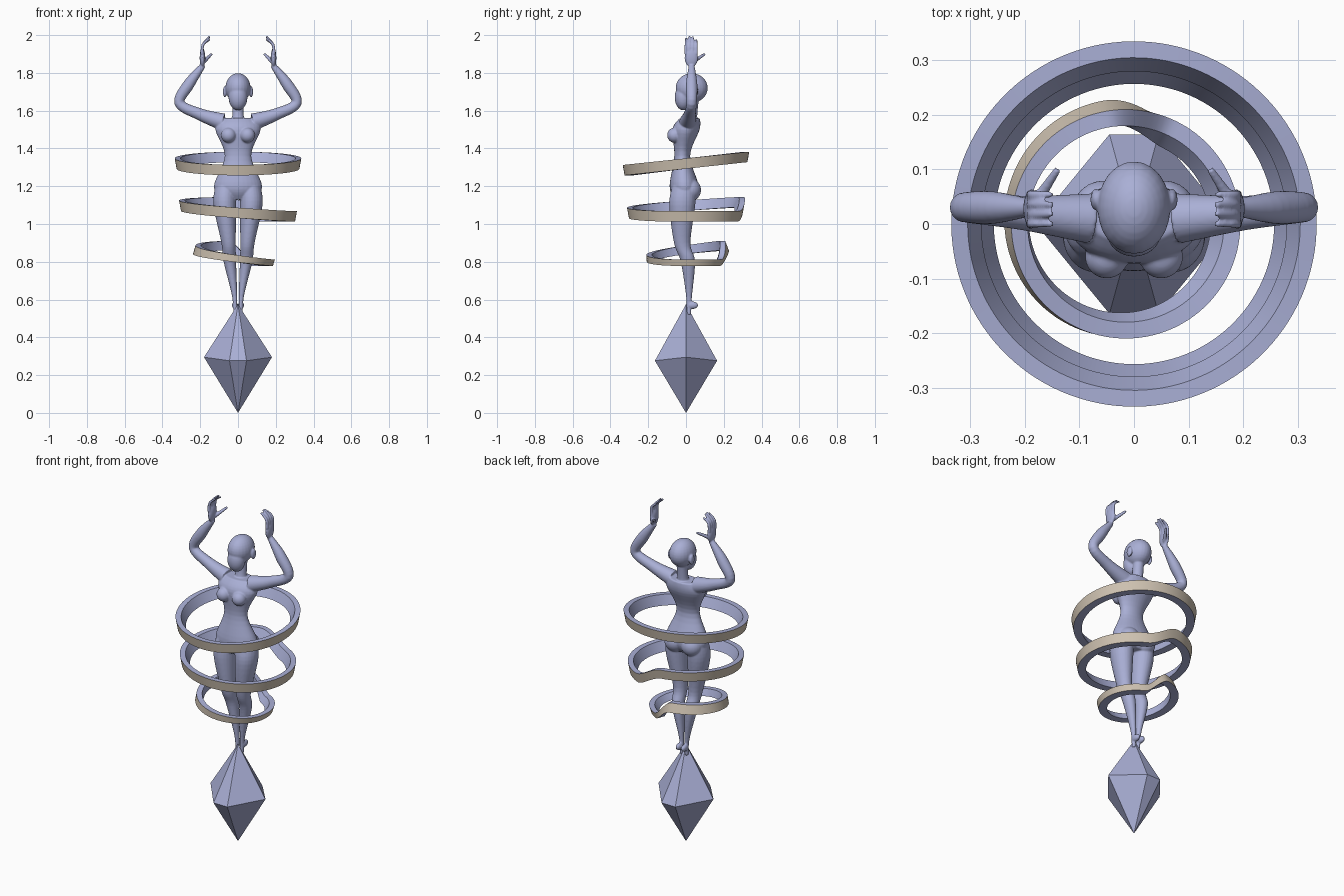
import bpy, bmesh, math
from mathutils import Vector, Matrix

if "Cube" in bpy.data.objects:
    bpy.data.objects.remove(bpy.data.objects["Cube"])


def material(name, color):
    mat = bpy.data.materials.new(name)
    mat.use_nodes = True
    mat.diffuse_color = color
    mat.node_tree.nodes["Principled BSDF"].inputs["Base Color"].default_value = color
    return mat


BLUE = material("pale_blue", (.4, .43, .67, 1))
TAN = material("warm_tan", (.62, .54, .44, 1))


def finish(name, bm, materials):
    """Turn a bmesh into a linked object with outward normals."""
    bmesh.ops.recalc_face_normals(bm, faces=bm.faces[:])
    mesh = bpy.data.meshes.new(name)
    bm.to_mesh(mesh)
    bm.free()
    for mat in materials:
        mesh.materials.append(mat)
    obj = bpy.data.objects.new(name, mesh)
    bpy.context.collection.objects.link(obj)
    return obj


def smooth_path(rows, steps=6):
    """Catmull-Rom curve through rows of numbers."""
    rows = [Vector(row) for row in rows]
    padded = [rows[0]] + rows + [rows[-1]]
    path = []
    for before, start, end, after in zip(padded, padded[1:], padded[2:], padded[3:]):
        for step in range(steps):
            t = step / steps
            leave, arrive = (end - before) / 2, (after - start) / 2
            ease = t * t * (3 - 2 * t)
            path.append(start.lerp(end, ease) + leave * (t * (1 - t) ** 2)
                        - arrive * (t * t * (1 - t)))
    return path + [rows[-1]]


def loft(bm, rows, side=1, depth=1, upright=False, sides=24):
    """Closed tube through rows of x, y, z, radius; depth scales it along y."""
    path = smooth_path(rows)
    rings = []
    for i, row in enumerate(path):
        ahead, behind = path[min(i + 1, len(path) - 1)], path[max(i - 1, 0)]
        along = Vector((0, 0, 1)) if upright else Vector((ahead - behind)[:3]).normalized()
        across = Vector((0, 1, 0)).cross(along).normalized()
        outward = along.cross(across) * depth
        ring = []
        for j in range(sides):
            angle = math.tau * j / sides
            point = Vector(row[:3]) + (across * math.cos(angle) + outward * math.sin(angle)) * row[3]
            ring.append(bm.verts.new((point.x * side, point.y, point.z)))
        rings.append(ring)
    for lower, upper in zip(rings, rings[1:]):
        for j in range(sides):
            bm.faces.new((lower[j], lower[j - 1], upper[j - 1], upper[j]))
    bm.faces.new(rings[0])
    bm.faces.new(rings[-1])


def ball(bm, center, size):
    placement = Matrix.LocRotScale(Vector(center), None, Vector(size))
    bmesh.ops.create_uvsphere(bm, u_segments=24, v_segments=16, radius=1, matrix=placement)


# Trunk, neck and head
body = bmesh.new()
loft(body, [(0, .02, 1.56, .09), (0, 0, 1.5, .12), (0, -.02, 1.36, .07),
            (0, -.01, 1.2, .128), (0, -.01, 1.13, .08)], depth=.6, upright=True, sides=32)
loft(body, [(0, .02, 1.52, .04), (0, .03, 1.58, .03), (0, .04, 1.68, .03)], upright=True)
ball(body, center=(0, .03, 1.72), size=(.067, .085, .078))
ball(body, center=(0, -.015, 1.67), size=(.05, .045, .068))

for side in (1, -1):
    # Soft forms and ears
    ball(body, center=(side * .05, -.06, 1.47), size=(.04, .04, .04))
    ball(body, center=(side * .055, .02, 1.18), size=(.06, .06, .06))
    ball(body, center=(side * .07, .045, 1.7), size=(.01, .02, .03))

    # Leg with pointed foot
    loft(body, [(.065, -.01, 1.2, .055), (.07, -.02, 1.1, .06), (.05, -.02, .9, .038),
                (.043, .01, .8, .033), (.018, .016, .62, .014), (.015, .015, .52, .01)],
         side, depth=1.15, upright=True)
    ball(body, center=(side * .017, .035, .57), size=(.015, .03, .02))

    # Raised arm and palm
    loft(body, [(.08, .01, 1.54, .046), (.2, .02, 1.58, .032), (.31, .03, 1.64, .027),
                (.26, .03, 1.74, .03), (.185, .03, 1.84, .015)], side)
    ball(body, center=(side * .188, .028, 1.88), size=(.015, .036, .05))

    # Curled fingers, the middle ones longest, and thumb
    for finger in range(4):
        y = finger * .018
        tip = 1.97 + .025 * math.sin(math.pi * (finger + .7) / 4)
        loft(body, [(.19, y, 1.9, .009), (.185, y, 1.95, .008), (.15, y, tip, .006)],
             side, sides=12)
    loft(body, [(.18, .04, 1.86, .012), (.14, .1, 1.9, .007)], side, sides=12)

# Fuse the overlapping forms into one skin
figure = finish("figure", body, [BLUE])
fuse = figure.modifiers.new("fuse", 'REMESH')
fuse.mode = 'VOXEL'
fuse.voxel_size = .004
fuse.use_smooth_shade = True
soften = figure.modifiers.new("soften", 'SMOOTH')
soften.factor = .5
soften.iterations = 6

# Faceted crystal under the feet
bm = bmesh.new()
waist = []
for corner in range(6):
    c, s = math.cos(corner * math.tau / 6), math.sin(corner * math.tau / 6)
    waist.append(bm.verts.new((.18 * c * abs(c), .19 * s, .27 + .025 * c * c)))
top, bottom = bm.verts.new((0, 0, .575)), bm.verts.new((0, 0, 0))
for near, far in zip(waist, waist[1:] + waist[:1]):
    bm.faces.new((near, far, top))
    bm.faces.new((far, near, bottom))
finish("crystal", bm, [BLUE])


def ease(t):
    t = min(max(t, 0), 1)
    return t * t * (3 - 2 * t)


def band(name, radius, low, drop=0, tilt=0, height=.055, taper=0, shift=0, flare=0):
    """Ring that falls by drop around one turn from the back, then steps up again."""
    bm = bmesh.new()
    rings = []
    count = 120
    for i in range(count):
        turn = i / count
        angle = math.radians(100) + math.tau * turn
        lift = 1 - ease(turn / .7) + ease((turn - .9) * 10)
        z = low + drop * lift + tilt * math.sin(angle)
        half = (height + taper * lift) / 2
        foot = radius - .01 + flare * lift
        section = ((radius, half), (foot, -half), (foot - .045, -half), (radius - .03, half))
        rings.append([bm.verts.new((r * math.cos(angle) + shift, r * math.sin(angle), z + dz))
                      for r, dz in section])
    for ring, following in zip(rings, rings[1:] + rings[:1]):
        for j in range(4):
            k = (j + 1) % 4
            face = bm.faces.new((ring[j], ring[k], following[k], following[j]))
            # Only the outer wall is tan
            face.material_index = 1 if j == 0 else 0
    obj = finish(name, bm, [BLUE, TAN])
    bpy.ops.object.select_all(action='DESELECT')
    obj.select_set(True)
    bpy.context.view_layer.objects.active = obj
    bpy.ops.object.shade_smooth_by_angle(angle=math.radians(35))


# Three floating bands around the figure
band("upper_band", radius=.335, low=1.32, tilt=.035)
band("middle_band", radius=.312, low=1.04, drop=.075)
band("lower_band", radius=.21, low=.795, drop=.09, height=.034, taper=.016,
     shift=-.015, flare=.03)
